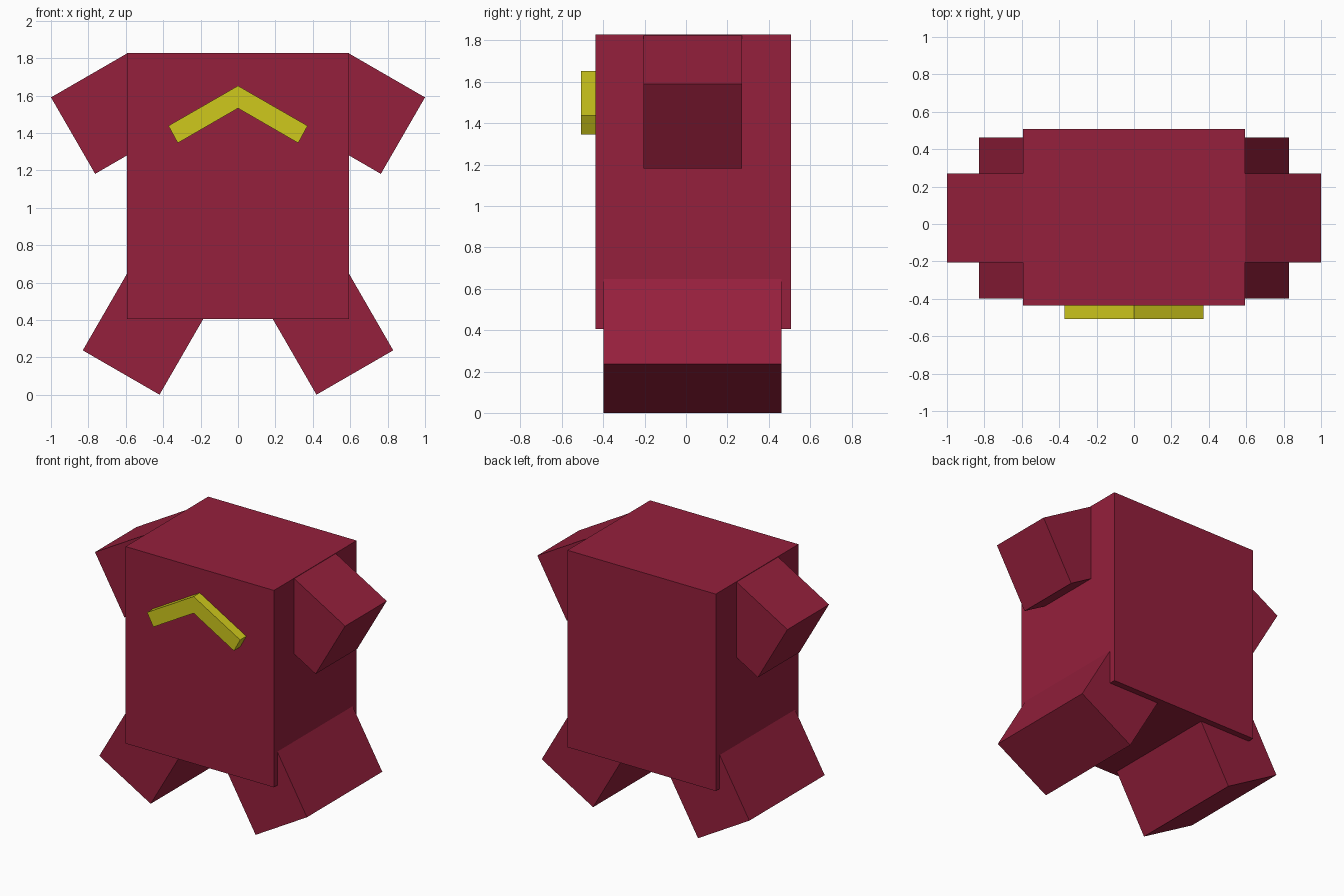
import bpy, bmesh
from math import radians, sin, cos

if "Cube" in bpy.data.objects:
    bpy.data.objects.remove(bpy.data.objects["Cube"])


def material(name, color):
    m = bpy.data.materials.new(name)
    m.diffuse_color = color
    m.use_nodes = True
    m.node_tree.nodes["Principled BSDF"].inputs["Base Color"].default_value = m.diffuse_color
    return m


RED = material("crimson", (0.30, 0.014, 0.045, 1))
YELLOW = material("yellow", (0.62, 0.58, 0.012, 1))


def prism(name, profile, y0, y1, mat):
    """Extrude an x-z outline from y0 to y1."""
    bm = bmesh.new()
    face = bm.faces.new([bm.verts.new((x, y0, z)) for x, z in profile])
    ext = bmesh.ops.extrude_face_region(bm, geom=[face])["geom"]
    bmesh.ops.translate(bm, vec=(0, y1 - y0, 0),
                        verts=[v for v in ext if isinstance(v, bmesh.types.BMVert)])
    bmesh.ops.recalc_face_normals(bm, faces=bm.faces)
    mesh = bpy.data.meshes.new(name)
    bm.to_mesh(mesh)
    bm.free()
    mesh.materials.append(mat)
    obj = bpy.data.objects.new(name, mesh)
    bpy.context.collection.objects.link(obj)
    return obj


def tilted_square(x, z, angle, size, side):
    """Square outline from its top corner, mirrored by side."""
    c, s = cos(radians(angle)) * size, sin(radians(angle)) * size
    pts = [(x, z), (x + c, z - s), (x + c - s, z - s - c), (x - s, z - c)]
    return [(side * px, pz) for px, pz in pts]


# Torso block
prism("torso", [(-0.593, 0.405), (0.593, 0.405), (0.593, 1.828), (-0.593, 1.828)],
      -0.437, 0.507, RED)

for side, label in ((1, "right"), (-1, "left")):
    # Stubby arms sloping down from the top corners
    prism(label + "_arm", tilted_square(0.591, 1.826, 30, 0.472, side), -0.205, 0.27, RED)
    # Legs splayed outward
    prism(label + "_leg", tilted_square(0.593, 0.648, 60, 0.474, side), -0.398, 0.462, RED)

# Chest chevron
prism("chest_chevron", [(0, 1.652), (0.372, 1.438), (0.322, 1.346),
                        (0, 1.532), (-0.322, 1.346), (-0.372, 1.438)],
      -0.507, -0.435, YELLOW)
